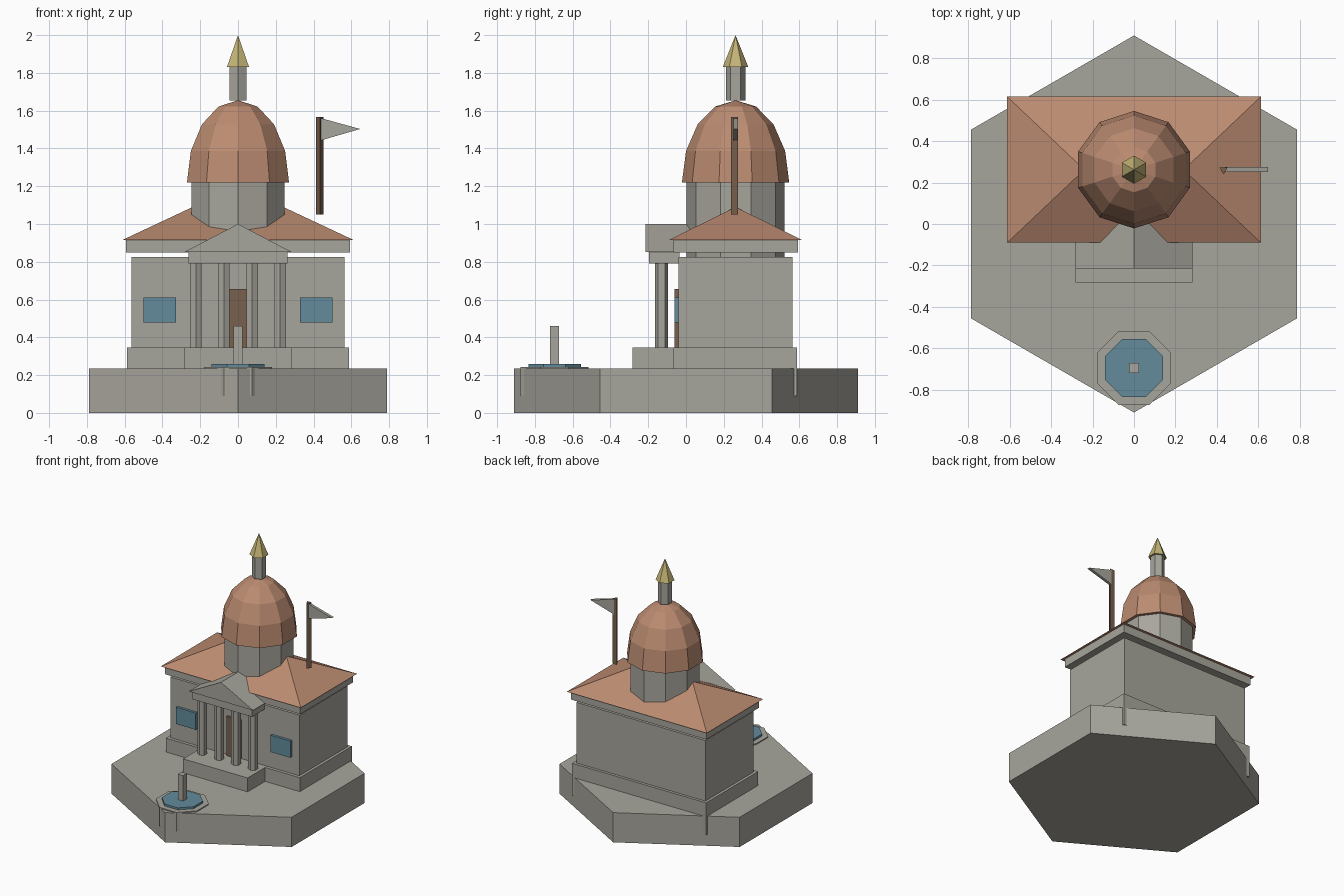
import bpy, math

if "Cube" in bpy.data.objects:
    bpy.data.objects.remove(bpy.data.objects["Cube"])


def material(name, r, g, b):
    m = bpy.data.materials.new(name)
    m.diffuse_color = (r, g, b, 1)
    m.use_nodes = True
    m.node_tree.nodes["Principled BSDF"].inputs["Base Color"].default_value = m.diffuse_color
    return m


STONE = material("grey stone", 0.39, 0.38, 0.335)
COPPER = material("copper roof", 0.50, 0.26, 0.165)
BLUE = material("blue glass and water", 0.125, 0.26, 0.335)
BROWN = material("brown wood", 0.19, 0.12, 0.077)
GOLD = material("pale gold", 0.55, 0.46, 0.185)


def mesh(name, verts, faces, mat):
    me = bpy.data.meshes.new(name)
    me.from_pydata(verts, [], faces)
    me.materials.append(mat)
    ob = bpy.data.objects.new(name, me)
    bpy.context.collection.objects.link(ob)
    return ob


def box(name, x, y, z, mat):
    v = [(a, b, c) for c in z for b in y for a in x]
    f = [(0, 2, 3, 1), (4, 5, 7, 6), (0, 1, 5, 4),
         (2, 6, 7, 3), (0, 4, 6, 2), (1, 3, 7, 5)]
    return mesh(name, v, f, mat)


def lathe(name, n, profile, mat, cx=0, cy=0, start=-90):
    """Stack of n-sided rings (radius, z); a radius of 0 at the end is a tip."""
    v, f = [], []
    for r, z in profile:
        if r == 0:
            v.append((cx, cy, z))
            continue
        for i in range(n):
            a = math.radians(start) + i * math.tau / n
            v.append((cx + r * math.cos(a), cy + r * math.sin(a), z))
    f.append(tuple(reversed(range(n))))
    for k in range(len(profile) - 1):
        b = k * n
        for i in range(n):
            j = (i + 1) % n
            if profile[k + 1][0] == 0:
                f.append((b + i, b + j, b + n))
            else:
                f.append((b + i, b + j, b + n + j, b + n + i))
    if profile[-1][0] > 0:
        f.append(tuple(range(len(v) - n, len(v))))
    return mesh(name, v, f, mat)


def prism_y(name, pts, y0, y1, mat):
    """Triangle in x, z (counter-clockwise from the front) extruded along y."""
    n = len(pts)
    v = [(x, y, z) for y in (y0, y1) for x, z in pts]
    f = [tuple(range(n)), tuple(reversed(range(n, 2 * n)))]
    f += [(i, i + n, (i + 1) % n + n, (i + 1) % n) for i in range(n)]
    return mesh(name, v, f, mat)


CY = 0.2625  # centre line of the hall

# Hexagonal ground block and stepped plinth
lathe("hexagon_base", 6, [(0.911, 0), (0.911, 0.235)], STONE)
box("plinth", (-0.587, 0.587), (-0.065, 0.587), (0.09, 0.345), STONE)
box("porch_step", (-0.283, 0.283), (-0.283, -0.05), (0.09, 0.345), STONE)

# Hall, cornice and hipped roof
box("hall", (-0.565, 0.565), (-0.04, 0.565), (0.345, 0.825), STONE)
box("cornice", (-0.592, 0.592), (-0.067, 0.592), (0.85, 0.915), STONE)
rx, ry, zr, ridge = 0.613, 0.353, 0.915, 0.24
mesh("hip_roof",
     [(-rx, CY - ry, zr), (rx, CY - ry, zr), (rx, CY + ry, zr), (-rx, CY + ry, zr),
      (-ridge, CY, 1.09), (ridge, CY, 1.09)],
     [(3, 2, 1, 0), (0, 1, 5, 4), (1, 2, 5), (2, 3, 4, 5), (3, 0, 4)], COPPER)

# Door and windows
box("door", (-0.06, 0.06), (-0.06, -0.035), (0.345, 0.655), BROWN)
for side, s in (("left", -1), ("right", 1)):
    box(side + "_window", sorted((s * 0.328, s * 0.5)), (-0.06, -0.035), (0.478, 0.61), BLUE)

# Portico
for i in range(4):
    lathe(f"column_{i + 1}", 6, [(0.035, 0.345), (0.035, 0.79)], STONE,
          -0.223 + i * 0.1487, -0.13)
box("entablature", (-0.262, 0.262), (-0.197, -0.035), (0.79, 0.855), STONE)
prism_y("pediment", [(-0.282, 0.853), (0.282, 0.853), (0, 1.0)], -0.214, 0.1, STONE)

# Drum, dome, lantern and finial
lathe("drum", 10, [(0.26, 0.8), (0.26, 1.22)], STONE, 0, CY)
dome = [(0.284 * math.cos(a), 1.22 + 0.435 * math.sin(a))
        for a in (math.radians(22.5 * k) for k in range(4))]
lathe("dome", 10, dome + [(0, 1.655)], COPPER, 0, CY)
lathe("lantern", 6, [(0.052, 1.655), (0.052, 1.83)], STONE, 0, CY)
lathe("finial", 6, [(0.068, 1.83), (0, 2.0)], GOLD, 0, CY)

# Flagpole and pennant
lathe("flagpole", 3, [(0.023, 1.05), (0.023, 1.567)], BROWN, 0.433, CY)
prism_y("pennant", [(0.44, 1.443), (0.647, 1.503), (0.44, 1.56)], CY - 0.01, CY + 0.012, STONE)

# Fountain
FY = -0.696
k = 1 / math.cos(math.pi / 8)
lathe("fountain_basin", 8, [(0.179 * k, 0.09), (0.179 * k, 0.243)], STONE, 0, FY, 22.5)
lathe("fountain_water", 8, [(0.139 * k, 0.23), (0.139 * k, 0.259)], BLUE, 0, FY, 22.5)
box("fountain_spout", (-0.023, 0.023), (FY - 0.023, FY + 0.023), (0.25, 0.46), STONE)
